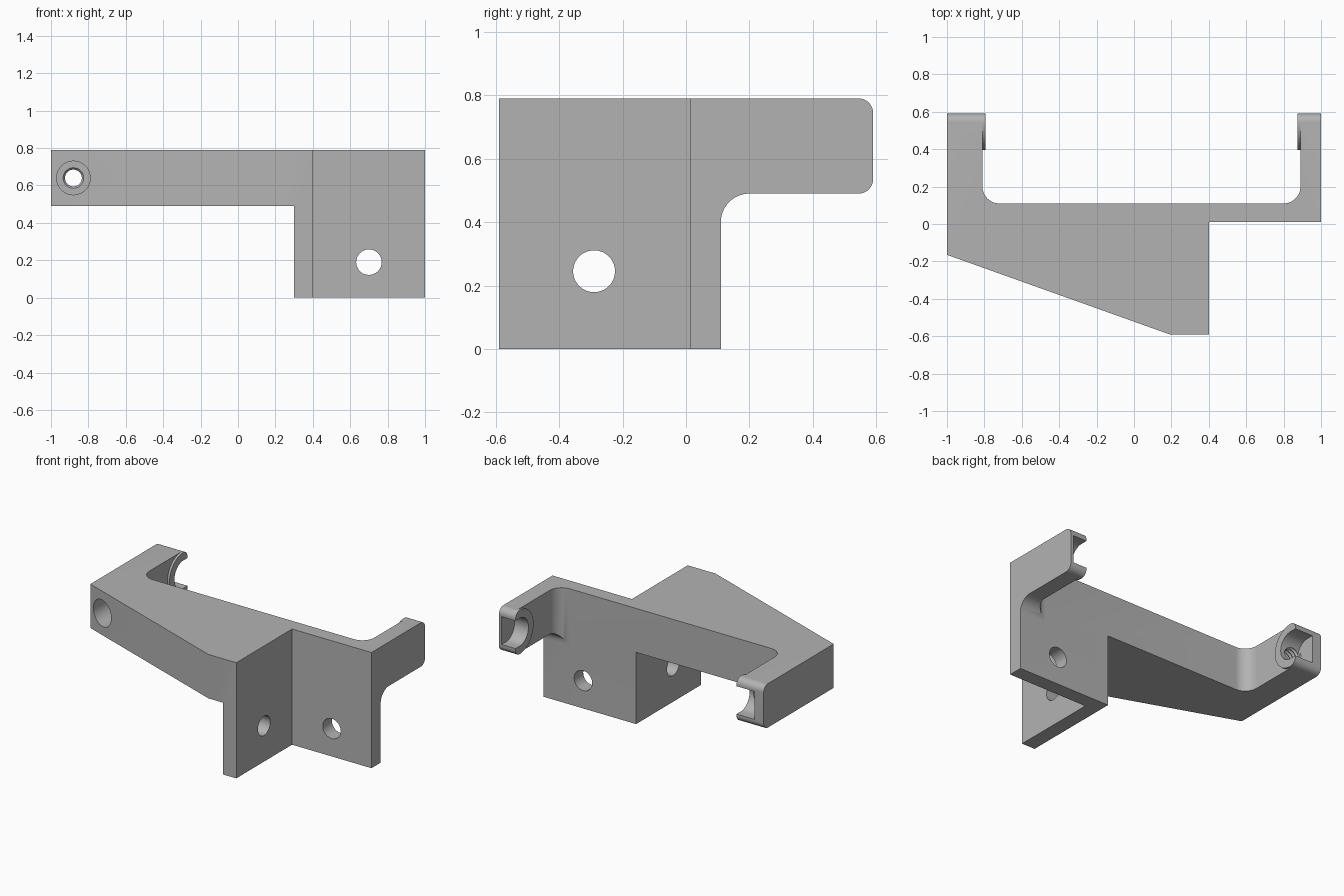
import bpy, bmesh
from math import cos, sin, pi, radians

if "Cube" in bpy.data.objects:
    bpy.data.objects.remove(bpy.data.objects["Cube"])

grey = bpy.data.materials.new("plain grey")
grey.diffuse_color = (0.45, 0.45, 0.45, 1)
grey.use_nodes = True
grey.node_tree.nodes["Principled BSDF"].inputs["Base Color"].default_value = grey.diffuse_color


def make(name, bm):
    bmesh.ops.recalc_face_normals(bm, faces=bm.faces)
    mesh = bpy.data.meshes.new(name)
    bm.to_mesh(mesh)
    bm.free()
    mesh.materials.append(grey)
    ob = bpy.data.objects.new(name, mesh)
    bpy.context.collection.objects.link(ob)
    return ob


def prism(name, pts, axis, lo, hi):
    """Extrude a 2D outline along one axis."""
    place = {"x": lambda p, q, h: (h, p, q),
             "y": lambda p, q, h: (p, h, q),
             "z": lambda p, q, h: (p, q, h)}[axis]
    bm = bmesh.new()
    a, b = [[bm.verts.new(place(p, q, h)) for p, q in pts] for h in (lo, hi)]
    bm.faces.new(a)
    bm.faces.new(b)
    for i in range(len(pts)):
        j = (i + 1) % len(pts)
        bm.faces.new((a[i], a[j], b[j], b[i]))
    return make(name, bm)


def lathe_y(name, rings, cx, cz, n=48):
    """Revolve (y, radius) pairs about an axis parallel to y."""
    bm = bmesh.new()
    loops = [[bm.verts.new((cx + r * cos(2 * pi * i / n), y, cz + r * sin(2 * pi * i / n)))
              for i in range(n)] for y, r in rings]
    bm.faces.new(loops[0])
    bm.faces.new(loops[-1])
    for a, b in zip(loops, loops[1:]):
        for i in range(n):
            j = (i + 1) % n
            bm.faces.new((a[i], a[j], b[j], b[i]))
    return make(name, bm)


def arc(cx, cy, r, a0, a1, n=12):
    return [(cx + r * cos(radians(a0 + (a1 - a0) * i / n)),
             cy + r * sin(radians(a0 + (a1 - a0) * i / n))) for i in range(n + 1)]


def circle(cx, cy, r, n=64):
    return arc(cx, cy, r, 0, 360, n)[:-1]


def boolean(ob, tool, op):
    tool.hide_render = True
    mod = ob.modifiers.new(op, "BOOLEAN")
    mod.operation, mod.solver, mod.object = op, "EXACT", tool
    bpy.context.view_layer.objects.active = ob
    bpy.ops.object.modifier_apply(modifier=mod.name)
    bpy.data.objects.remove(tool)


# Plan outline: wedge body, two arms, angle plate
plan = ([(-1, 0.7), (-1, -0.165), (0.19, -0.59), (0.4, -0.59), (0.4, 0.012), (1, 0.012),
         (1, 0.7), (0.89, 0.7)]
        + arc(0.80, 0.2, 0.09, 0, -90) + arc(-0.72, 0.2, 0.09, 270, 180) + [(-0.81, 0.7)])
bracket = prism("bracket", plan, "z", -0.1, 0.9)

# Round bosses on the inner faces of the arms
CY, CZ = 0.545, 0.64
for lo, hi in ((-0.9, -0.795), (0.875, 0.95)):
    boolean(bracket, prism("boss", circle(CY, CZ, 0.15), "x", lo, hi), "UNION")

# Side outline: rounded arm ends and fillet under the arm
side = ([(-0.7, 0), (0.11, 0)] + arc(0.2, 0.4, 0.09, 180, 90)
        + arc(0.545, 0.535, 0.045, -90, 0) + arc(0.545, 0.745, 0.045, 0, 90) + [(-0.7, 0.79)])
boolean(bracket, prism("side_outline", side, "x", -1.2, 1.2), "INTERSECT")

# Remove everything below the wedge body, left of the angle plate
boolean(bracket, prism("under_cut", [(-1.2, -0.2), (0.3, -0.2), (0.3, 0.49), (-1.2, 0.49)],
                       "y", -1, 1), "DIFFERENCE")

# Open-ended pockets in the arm tips
slot = arc(CY, CZ, 0.095, 90, 270, 32) + [(0.8, CZ - 0.095), (0.8, CZ + 0.095)]
for lo, hi in ((-0.93, -0.7), (0.8, 0.98)):
    boolean(bracket, prism("pocket", slot, "x", lo, hi), "DIFFERENCE")

# Mounting holes in the two lower plates
boolean(bracket, prism("front_hole", circle(0.7, 0.19, 0.068), "y", -0.2, 0.3), "DIFFERENCE")
boolean(bracket, prism("side_hole", circle(-0.29, 0.245, 0.066), "x", 0.2, 0.5), "DIFFERENCE")

# Counterbored, ridged screw hole running along the left arm
rings = [(-0.7, 0.09), (0.05, 0.09)]
rings += [(0.05 + 0.0125 * i, 0.045 if i % 2 else 0.055) for i in range(36)]
boolean(bracket, lathe_y("screw_hole", rings, -0.88, CZ), "DIFFERENCE")

bpy.ops.object.select_all(action="DESELECT")
bracket.select_set(True)
bpy.context.view_layer.objects.active = bracket
bpy.ops.object.shade_smooth_by_angle(angle=radians(30))
